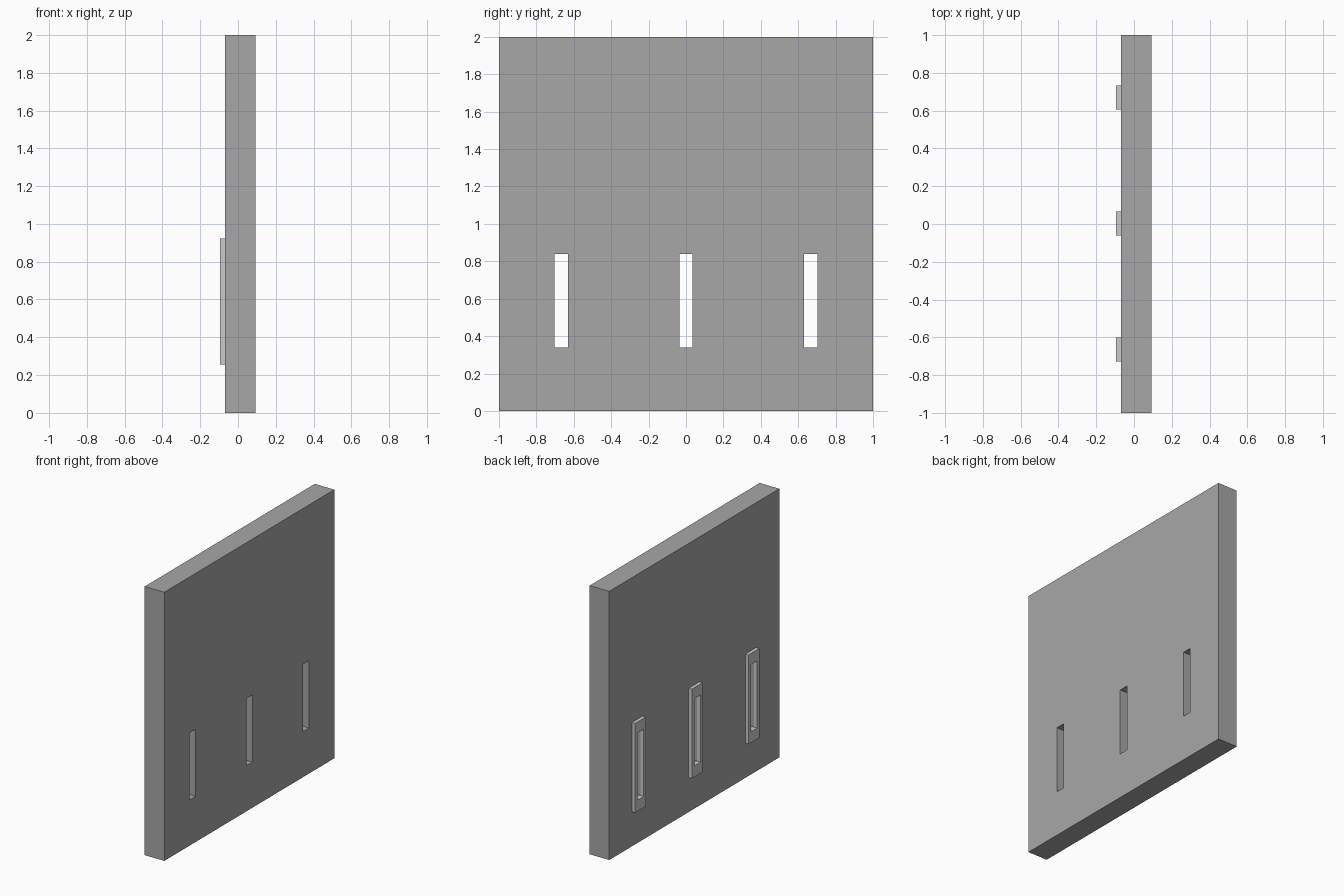
import bpy, bmesh

if "Cube" in bpy.data.objects:
    bpy.data.objects.remove(bpy.data.objects["Cube"])

SLOT_Y = (-0.667, 0.0, 0.667)
SLOT_HALF, SLOT_Z0, SLOT_Z1 = 0.035, 0.34, 0.84


def grey(name, value):
    mat = bpy.data.materials.new(name)
    mat.diffuse_color = (value, value, value, 1)
    mat.use_nodes = True
    mat.node_tree.nodes["Principled BSDF"].inputs["Base Color"].default_value = mat.diffuse_color
    return mat


def make_object(name, bm, mat):
    bmesh.ops.remove_doubles(bm, verts=bm.verts, dist=1e-5)
    bmesh.ops.recalc_face_normals(bm, faces=bm.faces)
    mesh = bpy.data.meshes.new(name)
    bm.to_mesh(mesh)
    bm.free()
    mesh.materials.append(mat)
    obj = bpy.data.objects.new(name, mesh)
    bpy.context.collection.objects.link(obj)
    return obj


def pierced_slab(name, mat, x0, x1, ys, zs, is_hole):
    """Grid of cells in the y-z plane, skipping holes, extruded along x."""
    bm = bmesh.new()
    for i in range(len(ys) - 1):
        for j in range(len(zs) - 1):
            if is_hole(i, j):
                continue
            corners = ((ys[i], zs[j]), (ys[i + 1], zs[j]),
                       (ys[i + 1], zs[j + 1]), (ys[i], zs[j + 1]))
            bm.faces.new([bm.verts.new((x0, y, z)) for y, z in corners])
    bmesh.ops.remove_doubles(bm, verts=bm.verts, dist=1e-5)
    ext = bmesh.ops.extrude_face_region(bm, geom=bm.faces[:], use_keep_orig=True)
    moved = [v for v in ext["geom"] if isinstance(v, bmesh.types.BMVert)]
    bmesh.ops.translate(bm, verts=moved, vec=(x1 - x0, 0, 0))
    return make_object(name, bm, mat)


wall_grey = grey("wall_grey", 0.39)
frame_grey = grey("frame_grey", 0.56)

# Wall panel with three through slots
wall_ys = [-1.0]
for c in SLOT_Y:
    wall_ys += [c - SLOT_HALF, c + SLOT_HALF]
wall_ys.append(1.0)
pierced_slab("wall", wall_grey, -0.068, 0.093, wall_ys,
             [0, SLOT_Z0, SLOT_Z1, 2], lambda i, j: j == 1 and i % 2 == 1)

# Raised surround behind each slot
for n, c in enumerate(SLOT_Y, 1):
    pierced_slab(f"slot_frame_{n}", frame_grey, -0.094, -0.068,
                 [c - 0.061, c - SLOT_HALF, c + SLOT_HALF, c + 0.066],
                 [0.257, SLOT_Z0, SLOT_Z1, 0.922],
                 lambda i, j: i == 1 and j == 1)
